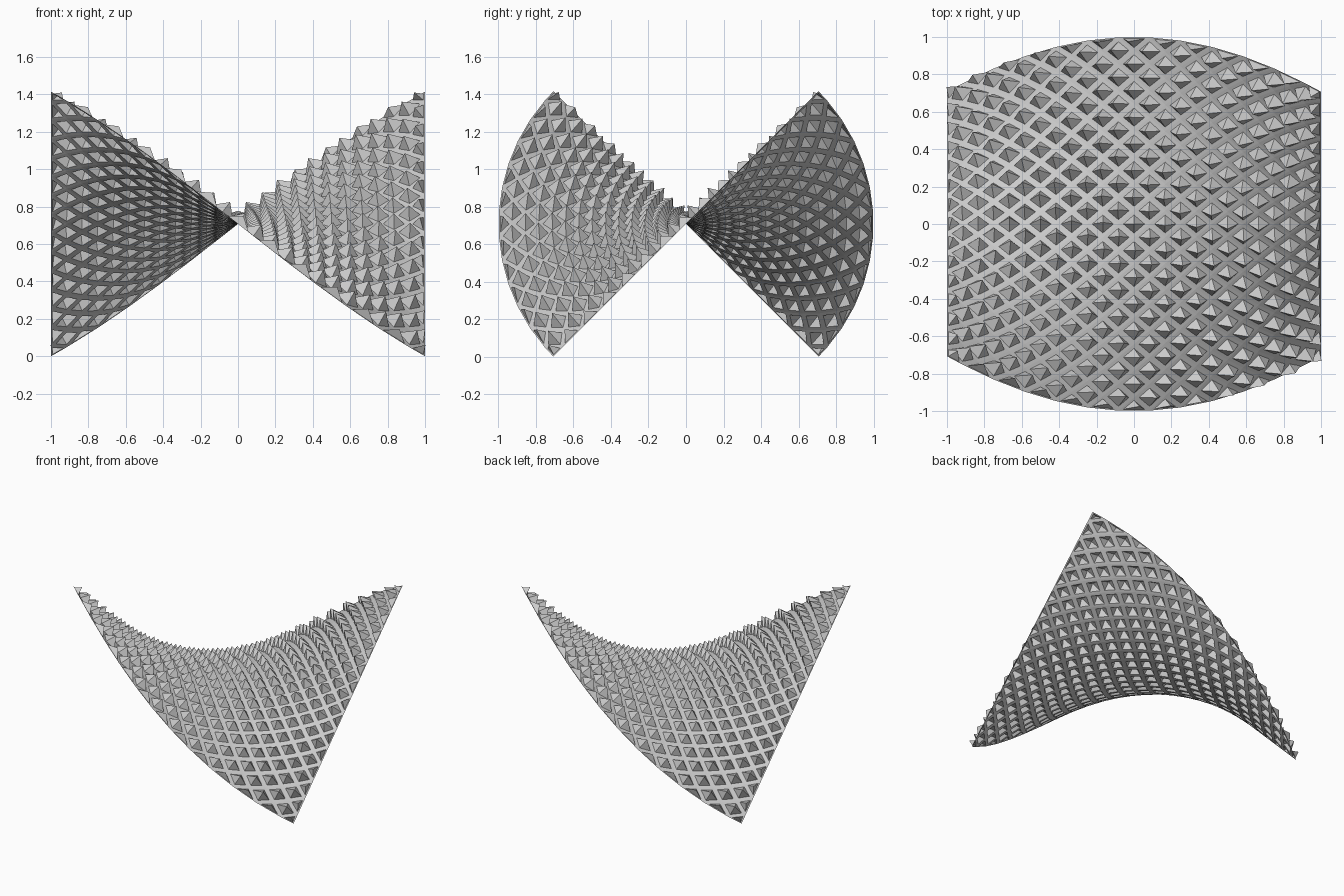
import bpy, bmesh, math
from mathutils import Vector

if "Cube" in bpy.data.objects:
    bpy.data.objects.remove(bpy.data.objects["Cube"])

NX, NY = 24, 28          # half-cell steps along the axis and along the ruling
BASE = 0.68              # pyramid base size relative to its diamond cell
MID = math.sqrt(0.5)     # height of the twist axis


def surface(i, j):
    """Point on a quarter-turn helicoid around the x axis."""
    x, r = 2 * i / NX - 1, 2 * j / NY - 1
    a = x * math.pi / 4
    return Vector((x, r * math.cos(a), MID + r * math.sin(a)))


def normal(i, j):
    d = 0.01
    du = surface(i + d, j) - surface(i - d, j)
    dv = surface(i, j + d) - surface(i, j - d)
    return du.cross(dv).normalized()


def cell(i, j):
    """Corners of the diamond around a site, clipped to a triangle at borders."""
    pts = [(i + 1, j), (i, j + 1), (i - 1, j), (i, j - 1)]
    pts = [p for p in pts if 0 <= p[0] <= NX and 0 <= p[1] <= NY]
    if len(pts) == 2:
        pts.append((i, j))
    ci = sum(p[0] for p in pts) / len(pts)
    cj = sum(p[1] for p in pts) / len(pts)
    pts.sort(key=lambda p: math.atan2(p[1] - cj, p[0] - ci))
    return pts, ci, cj


def finish(bm, name, mat):
    bmesh.ops.remove_doubles(bm, verts=bm.verts, dist=1e-5)
    me = bpy.data.meshes.new(name)
    bm.to_mesh(me)
    bm.free()
    me.materials.append(mat)
    bpy.context.collection.objects.link(bpy.data.objects.new(name, me))


grey = bpy.data.materials.new("light_grey")
grey.diffuse_color = (0.6, 0.6, 0.6, 1)
grey.use_nodes = True
grey.node_tree.nodes["Principled BSDF"].inputs["Base Color"].default_value = grey.diffuse_color

frame, spikes = bmesh.new(), bmesh.new()


def face(bm, pts):
    bm.faces.new([bm.verts.new(p) for p in pts])


for i in range(NX + 1):
    for j in range(NY + 1):
        if (i + j) % 2:
            continue
        pts, ci, cj = cell(i, j)
        outer = [surface(*p) for p in pts]
        n = len(outer)
        centre = sum(outer, Vector()) / n
        inner = [centre.lerp(p, BASE) for p in outer]
        apex = centre + normal(ci, cj) * (0.07 if n == 4 else 0.05)
        for k in range(n):
            m = (k + 1) % n
            # lattice strip around the cell
            face(frame, [outer[k], outer[m], inner[m], inner[k]])
            # hollow pyramid side
            face(spikes, [inner[k], inner[m], apex])

finish(frame, "twisted_lattice", grey)
finish(spikes, "pyramid_studs", grey)
